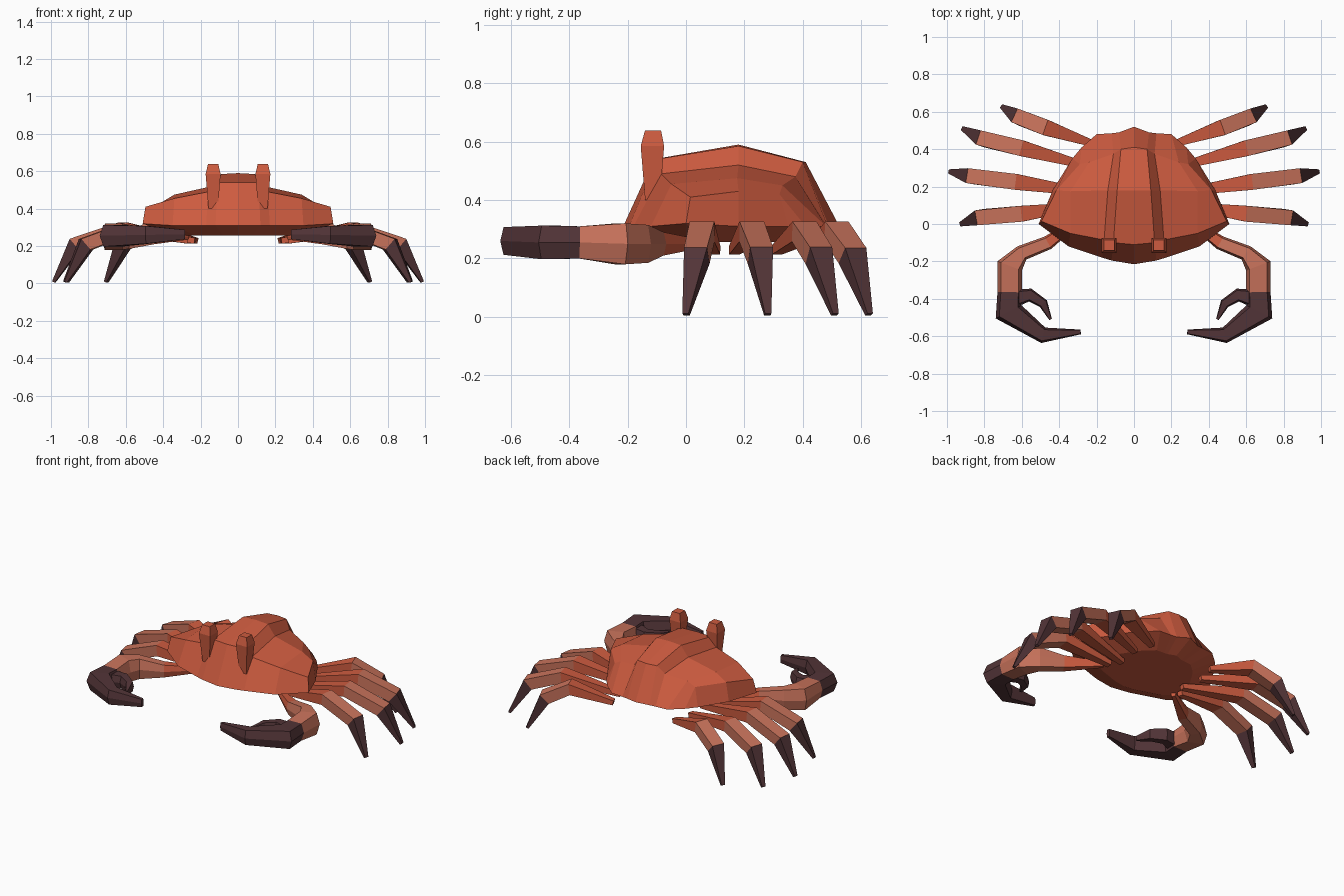
import bpy, bmesh
from mathutils import Vector

if "Cube" in bpy.data.objects:
    bpy.data.objects.remove(bpy.data.objects["Cube"])


def mat(name, rgb):
    m = bpy.data.materials.new(name)
    m.diffuse_color = (*rgb, 1)
    m.use_nodes = True
    m.node_tree.nodes["Principled BSDF"].inputs["Base Color"].default_value = m.diffuse_color
    return m


SHELL = mat("shell orange", (0.61, 0.105, 0.05))
SALMON = mat("salmon joint", (0.58, 0.17, 0.105))
DARK = mat("dark claw", (0.084, 0.034, 0.038))
MATS = [SHELL, SALMON, DARK]


def finish(bm, name):
    bmesh.ops.remove_doubles(bm, verts=bm.verts, dist=0.0005)
    bmesh.ops.dissolve_degenerate(bm, edges=bm.edges, dist=0.0005)
    bmesh.ops.recalc_face_normals(bm, faces=bm.faces)
    me = bpy.data.meshes.new(name)
    bm.to_mesh(me)
    bm.free()
    for m in MATS:
        me.materials.append(m)
    ob = bpy.data.objects.new(name, me)
    bpy.context.collection.objects.link(ob)
    return ob


SQUARE = [(-.5, -.5), (.5, -.5), (.5, .5), (-.5, .5)]
HEX = [(-.36, -.5), (.36, -.5), (.5, 0), (.36, .5), (-.36, .5), (-.5, 0)]


def limb(name, path, colours, section, side):
    """Loft a section along (x, y, z, width, height) points, one colour per segment."""
    bm = bmesh.new()
    pts = [Vector((p[0] * side, p[1], p[2])) for p in path]
    rings = []
    for i, p in enumerate(pts):
        t = Vector()
        if i > 0:
            t += (p - pts[i - 1]).normalized()
        if i < len(pts) - 1:
            t += (pts[i + 1] - p).normalized()
        t.normalize()
        across = t.cross(Vector((0, 0, 1))).normalized()
        up = across.cross(t)
        w, h = path[i][3:]
        rings.append([bm.verts.new(p + across * a * w + up * b * h) for a, b in section])
    n = len(section)
    for i, c in enumerate(colours):
        for k in range(n):
            j = (k + 1) % n
            f = bm.faces.new((rings[i][k], rings[i][j], rings[i + 1][j], rings[i + 1][k]))
            f.material_index = c
    bm.faces.new(rings[0]).material_index = colours[0]
    bm.faces.new(rings[-1]).material_index = colours[-1]
    return finish(bm, name)


# Shell: half grid, rows front to back, columns from centre crest to side rim
ROWS = [
    [(0, -.215, .31), (.12, -.195, .31), (.17, -.18, .31), (.35, -.12, .31), (.51, 0, .32), (.51, 0, .32)],
    [(0, -.11, .54), (.11, -.10, .54), (.16, -.085, .49), (.34, -.05, .455), (.495, .015, .41), (.51, 0, .32)],
    [(0, .18, .59), (.09, .18, .585), (.14, .18, .52), (.34, .175, .475), (.415, .18, .43), (.435, .18, .31)],
    [(0, .41, .53), (.07, .40, .53), (.11, .375, .48), (.24, .33, .45), (.29, .32, .42), (.33, .35, .31)],
    [(0, .52, .32), (.08, .49, .31), (.12, .485, .31), (.2, .48, .31), (.28, .41, .31), (.28, .41, .31)],
]
bm = bmesh.new()
for s in (-1, 1):
    grid = [[bm.verts.new((x * s, y, z)) for x, y, z in row] for row in ROWS]
    for r in range(4):
        for c in range(5):
            bm.faces.new((grid[r][c], grid[r][c + 1], grid[r + 1][c + 1], grid[r + 1][c]))
bmesh.ops.remove_doubles(bm, verts=bm.verts, dist=0.0005)
bmesh.ops.dissolve_degenerate(bm, edges=bm.edges, dist=0.0005)
# Underside: inset the open rim downwards and cap it
rim = [e for e in bm.edges if e.is_boundary]
ext = bmesh.ops.extrude_edge_only(bm, edges=rim)["geom"]
for v in [g for g in ext if isinstance(g, bmesh.types.BMVert)]:
    v.co = Vector((v.co.x * .65, .15 + (v.co.y - .15) * .65, .257))
bmesh.ops.holes_fill(bm, edges=[g for g in ext if isinstance(g, bmesh.types.BMEdge)])
finish(bm, "shell")

# Walking legs: root, knee, ankle and tip positions
LEGS = [
    [(.27, .10), (.60, .055), (.82, .037), (.925, 0)],
    [(.23, .165), (.63, .225), (.87, .255), (.985, .28)],
    [(.25, .31), (.60, .405), (.81, .455), (.915, .51)],
    [(.22, .43), (.47, .515), (.615, .57), (.705, .627)],
]
LEG_Z = [(.228, .035, .03), (.292, .085, .07), (.21, .08, .075), (.008, .022, .016)]

for s, side in ((-1, "left"), (1, "right")):
    for i, leg in enumerate(LEGS):
        path = [(*xy, *zwh) for xy, zwh in zip(leg, LEG_Z)]
        limb(f"leg_{i + 1}_{side}", path, [0, 1, 2], SQUARE, s)

    # Claw arm with the fixed finger
    limb(f"claw_arm_{side}", [
        (.27, .04, .25, .03, .03), (.46, -.10, .25, .075, .08),
        (.60, -.155, .25, .085, .13), (.665, -.225, .25, .14, .14),
        (.665, -.365, .255, .13, .11), (.67, -.47, .255, .155, .115),
        (.485, -.595, .26, .085, .095), (.285, -.577, .262, .025, .05),
    ], [0, 1, 1, 1, 2, 2, 2], HEX, s)

    # Movable finger
    limb(f"claw_finger_{side}", [
        (.65, -.40, .255, .10, .09), (.555, -.38, .255, .07, .08),
        (.485, -.425, .255, .052, .065), (.446, -.51, .255, .015, .03),
    ], [2, 2, 2], HEX, s)

    # Eye stalk
    bm = bmesh.new()
    bmesh.ops.create_cube(bm, size=1)
    top = [f for f in bm.faces if f.normal.z > .5][0]
    cap = bmesh.ops.extrude_face_region(bm, geom=[top])["geom"]
    capv = {v for v in cap if isinstance(v, bmesh.types.BMVert)}
    bmesh.ops.delete(bm, geom=[top], context='FACES_ONLY')
    for v in bm.verts:
        if v in capv:
            w, z, y = .055, .638, -.113
        elif v.co.z > 0:
            w, z, y = .08, .585, -.115
        else:
            w, z, y = .05, .40, -.115
        v.co = (v.co.x * w + .133 * s, v.co.y * w + y, z)
    finish(bm, f"eye_stalk_{side}")
